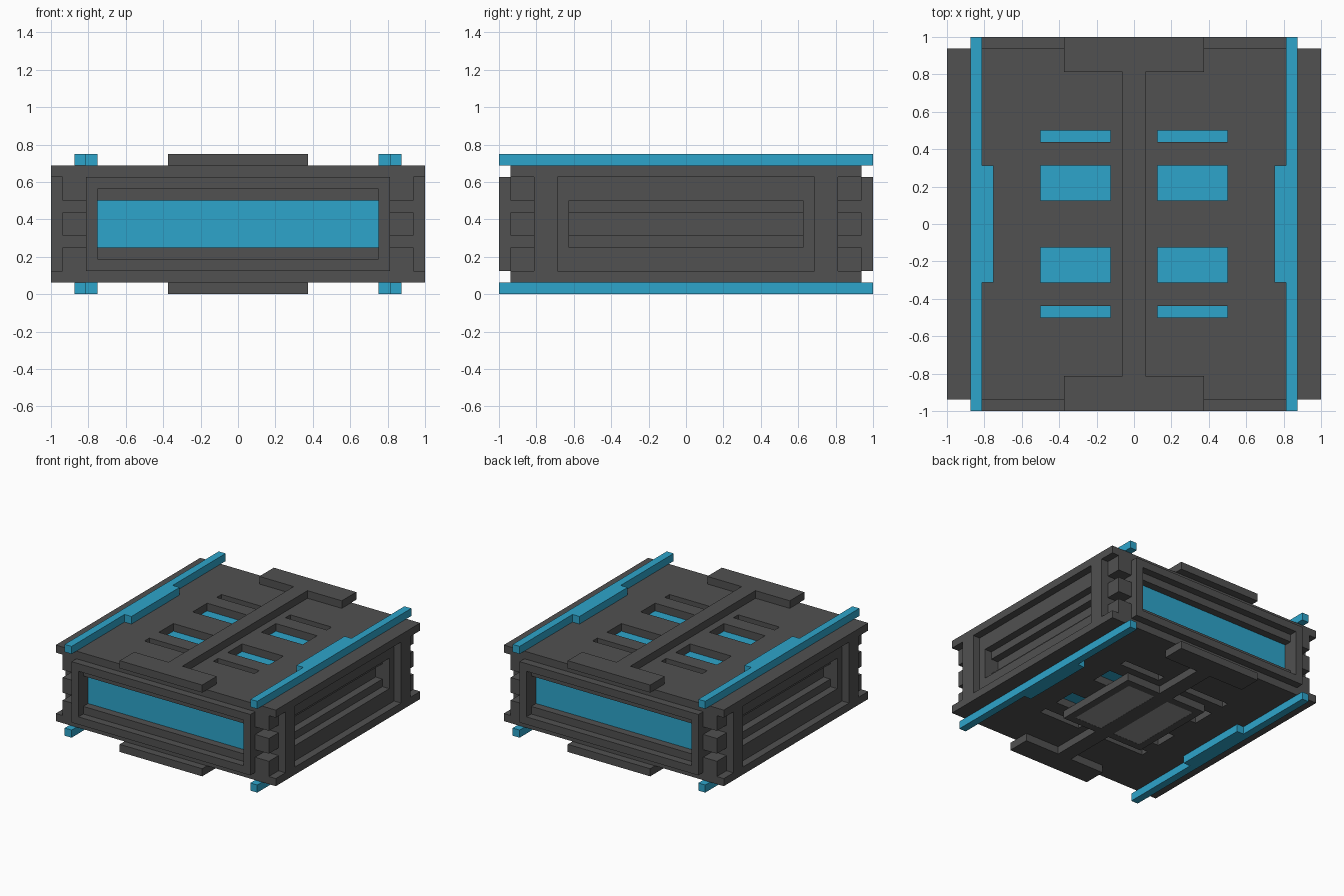
import bpy, bmesh

cube = bpy.data.objects.get("Cube")
if cube:
    bpy.data.objects.remove(cube, do_unlink=True)

U = 1 / 16  # modelling unit: the case is 32 units long
MID = 6     # mid height in units


def material(name, rgb):
    m = bpy.data.materials.new(name)
    m.use_nodes = True
    col = (*rgb, 1)
    m.diffuse_color = col
    m.node_tree.nodes["Principled BSDF"].inputs["Base Color"].default_value = col
    return m


DARK = material("dark grey", (0.082, 0.082, 0.082))
BLUE = material("bright blue", (0.027, 0.376, 0.597))
LIGHT = material("pale grey", (0.3, 0.3, 0.3))


def finish(name, bm, mat):
    bmesh.ops.recalc_face_normals(bm, faces=bm.faces)
    me = bpy.data.meshes.new(name)
    bm.to_mesh(me)
    bm.free()
    me.materials.append(mat)
    ob = bpy.data.objects.new(name, me)
    bpy.context.scene.collection.objects.link(ob)
    return ob


def box(name, x, y, z, mat=DARK):
    """Box from (low, high) pairs given in units."""
    bm = bmesh.new()
    bmesh.ops.create_cube(bm, size=1)
    for v in bm.verts:
        v.co = [U * (r[0] if c < 0 else r[1]) for c, r in zip(v.co, (x, y, z))]
    return finish(name, bm, mat)


def plate(name, us, vs, is_hole, axis, low, high, mat=DARK):
    """Slab with rectangular holes; axis is its thickness direction."""
    bm = bmesh.new()
    other = [a for a in range(3) if a != axis]

    def vert(u, v):
        co = [0, 0, 0]
        co[axis], co[other[0]], co[other[1]] = low * U, u * U, v * U
        return bm.verts.new(co)

    for u0, u1 in zip(us, us[1:]):
        for v0, v1 in zip(vs, vs[1:]):
            if not is_hole((u0 + u1) / 2, (v0 + v1) / 2):
                bm.faces.new([vert(u0, v0), vert(u1, v0), vert(u1, v1), vert(u0, v1)])
    bmesh.ops.remove_doubles(bm, verts=bm.verts, dist=0.0001)
    ext = bmesh.ops.extrude_face_region(bm, geom=bm.faces[:], use_keep_orig=True)
    for e in ext["geom"]:
        if isinstance(e, bmesh.types.BMVert):
            e.co[axis] += (high - low) * U
    return finish(name, bm, mat)


def span(s, a, b):
    """Range a..b mirrored to the side s."""
    return tuple(sorted((s * a, s * b)))


def height(s, a, b):
    """Range measured from mid height, up or down."""
    return tuple(sorted((MID + s * a, MID + s * b)))


# Inner body
box("core", (-13, 13), (-13, 13), (2.08, 9.92))

# Slotted lids with rails and spines, above and below
def slot(x, y):
    return 2 < abs(x) < 8 and (2 < abs(y) < 5 or 7 < abs(y) < 8)


cuts_x = [-16, -8, -2, 2, 8, 16]
cuts_y = [-15, -8, -7, -5, -2, 2, 5, 7, 8, 15]
for s, end in ((1, "top"), (-1, "bottom")):
    low, high = height(s, 4, 5)
    plate(end + "_lid", cuts_x, cuts_y, slot, 2, low, high)
    box(end + "_slot_glow", (-11, 11), (-9, 9), height(s, 3.9, 4), BLUE)
    trim = height(s, 5, 6)
    box(end + "_spine", (-1, 1), (-13, 13), trim)
    for t, where in ((1, "back"), (-1, "front")):
        box(f"{end}_{where}_handle", (-6, 6), span(t, 13, 16), trim)
    for t, where in ((1, "left"), (-1, "right")):
        box(f"{end}_{where}_rail", span(t, 13, 14), (-16, 16), trim, BLUE)
        box(f"{end}_{where}_rail_grip", span(t, 12, 13), (-5, 5), trim, BLUE)

# Mounting pad underneath
box("base_pad", (-6, 6), (-6, 6), (0.08, 1))
plate("base_pad_rim", [-6, -5, 5, 6], [-6, -5, 5, 6],
      lambda x, y: abs(x) < 5 and abs(y) < 5, 2, 0, 0.08)
box("base_pad_face", (-5, 5), (-5, 5), (0.02, 0.08), LIGHT)

# Window frames at front and back
for s, end in ((1, "back"), (-1, "front")):
    low, high = span(s, 13, 16)
    plate(end + "_frame", [-13, -12, 12, 13], [2, 3, 9, 10],
          lambda x, z: abs(x) < 12 and 3 < z < 9, 1, low, high)
    box(end + "_window", (-12, 12), span(s, 13, 14), (3, 9), BLUE)
    for t, where in ((1, "upper"), (-1, "lower")):
        box(f"{end}_{where}_ledge", (-12, 12), span(s, 13, 15), height(t, 2, 3))

# Stepped recesses on the sides
for s, side in ((1, "left"), (-1, "right")):
    for t, where in ((1, "back"), (-1, "front")):
        box(f"{side}_{where}_post", span(s, 13, 16), span(t, 11, 13), (2, 10))
    low, high = span(s, 13, 15)
    plate(side + "_frame", [-11, -10, 10, 11], [2, 4, 8, 10],
          lambda y, z: abs(y) < 10 and 4 < z < 8, 0, low, high)
    for t, where in ((1, "upper"), (-1, "lower")):
        box(f"{side}_{where}_ledge", span(s, 13, 14), (-10, 10), height(t, 1, 2))

# Stacked blocks in the four corners
for s, side in ((1, "left"), (-1, "right")):
    for t, end in ((1, "back"), (-1, "front")):
        for z in (2, 5, 8):
            box(f"{end}_{side}_corner_block", span(s, 13, 15), span(t, 13, 15), (z, z + 2))
